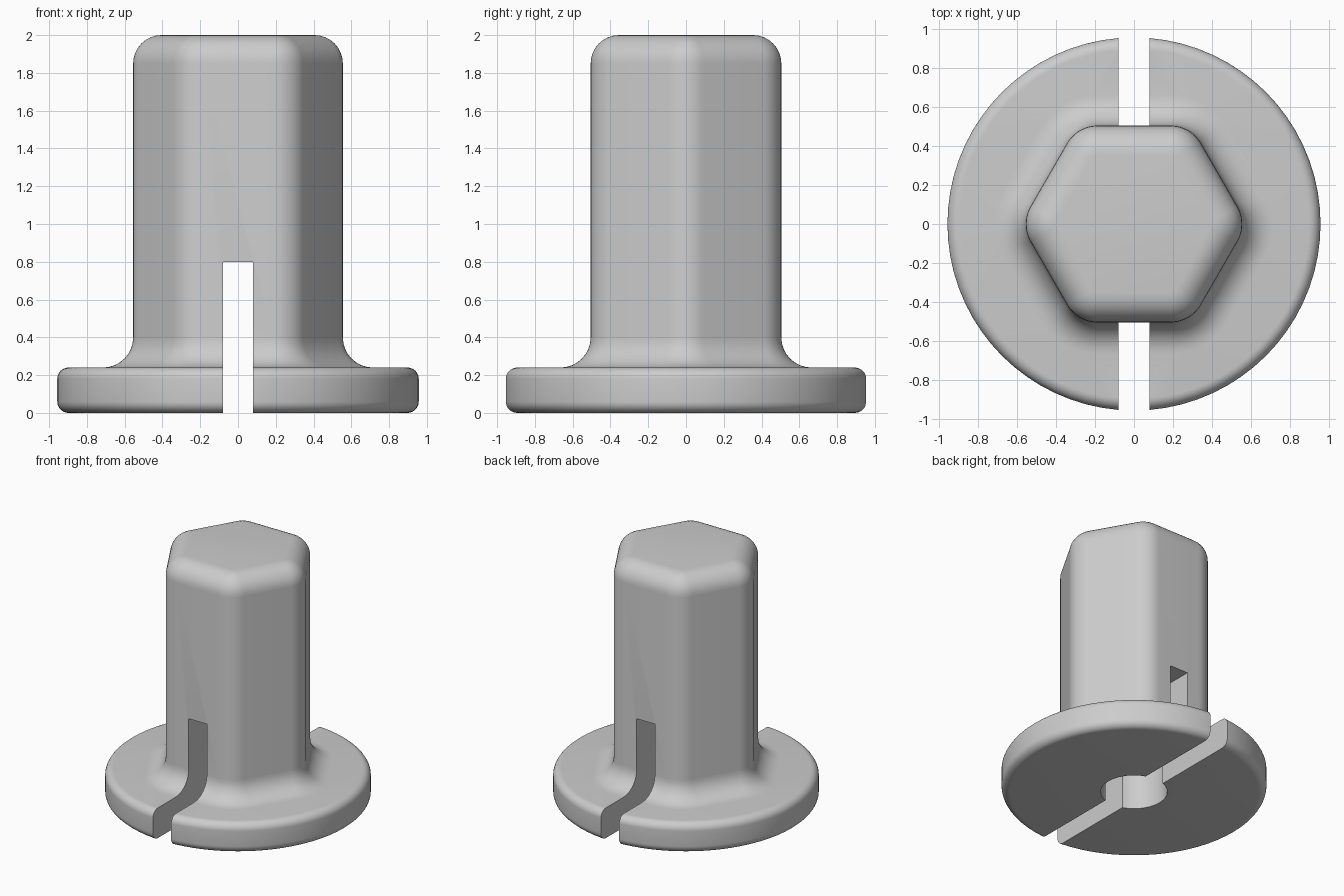
import bpy, bmesh, math
from mathutils import Vector

if "Cube" in bpy.data.objects:
    bpy.data.objects.remove(bpy.data.objects["Cube"])

CORE = 0.375      # hexagon skeleton radius
R = 0.18          # rounding of the upright corners
ARC = 12          # segments per corner


def ring(bm, core, radius, z):
    """Rounded hexagon; with core = 0 it is a plain circle."""
    verts = []
    for k in range(6):
        a = math.radians(60 * k)
        for i in range(ARC + 1):
            n = a + math.radians(-30 + 60 * i / ARC)
            verts.append(bm.verts.new((core * math.cos(a) + radius * math.cos(n),
                                       core * math.sin(a) + radius * math.sin(n), z)))
    return verts


def quarter(cr, cz, r, start, end, steps=8):
    """Points (radius, z) along an arc given in degrees."""
    for i in range(steps + 1):
        t = math.radians(start + (end - start) * i / steps)
        yield cr + r * math.cos(t), cz + r * math.sin(t)


# Section from the bottom up: (core, radius, z)
section = [(0, p, z) for p, z in quarter(0.897, 0.06, 0.06, -90, 0)]       # disc lower edge
section += [(0, p, z) for p, z in quarter(0.897, 0.18, 0.06, 0, 90)]       # disc upper edge
section += [(CORE, p, z) for p, z in quarter(R + 0.16, 0.40, 0.16, 270, 180)]  # root fillet
section += [(CORE, p, z) for p, z in quarter(R - 0.15, 1.85, 0.15, 0, 90)]     # rounded top

bm = bmesh.new()
rings = [ring(bm, *s) for s in section]
for lo, hi in zip(rings, rings[1:]):
    for i in range(len(lo)):
        j = (i + 1) % len(lo)
        bm.faces.new((lo[i], lo[j], hi[j], hi[i]))
bm.faces.new(rings[0][::-1])
bm.faces.new(rings[-1])
bmesh.ops.remove_doubles(bm, verts=bm.verts, dist=1e-5)
bmesh.ops.recalc_face_normals(bm, faces=bm.faces)
mesh = bpy.data.meshes.new("flanged_hex_plug")
bm.to_mesh(mesh)
bm.free()
plug = bpy.data.objects.new("flanged_hex_plug", mesh)
bpy.context.collection.objects.link(plug)

grey = bpy.data.materials.new("light grey")
grey.diffuse_color = (0.604, 0.604, 0.604, 1)
grey.use_nodes = True
grey.node_tree.nodes["Principled BSDF"].inputs["Base Color"].default_value = grey.diffuse_color
mesh.materials.append(grey)

# Slot right across the plug and bore up the middle
bpy.ops.mesh.primitive_cube_add(size=1, location=(0, 0, 0.3))
slot = bpy.context.object
slot.name = "slot_cutter"
slot.scale = (0.16, 3, 1.0)
bpy.ops.mesh.primitive_cylinder_add(vertices=64, radius=0.24, depth=1.0, location=(0, 0, 0.3))
bore = bpy.context.object
bore.name = "bore_cutter"

bpy.ops.object.select_all(action='DESELECT')
plug.select_set(True)
bpy.context.view_layer.objects.active = plug
for cutter in (slot, bore):
    cutter.hide_render = True
    cut = plug.modifiers.new(cutter.name, 'BOOLEAN')
    cut.operation = 'DIFFERENCE'
    cut.solver = 'EXACT'
    cut.object = cutter
    bpy.ops.object.modifier_apply(modifier=cut.name)
for cutter in (slot, bore):
    bpy.data.objects.remove(cutter)

bpy.ops.object.shade_smooth_by_angle(angle=math.radians(30))
